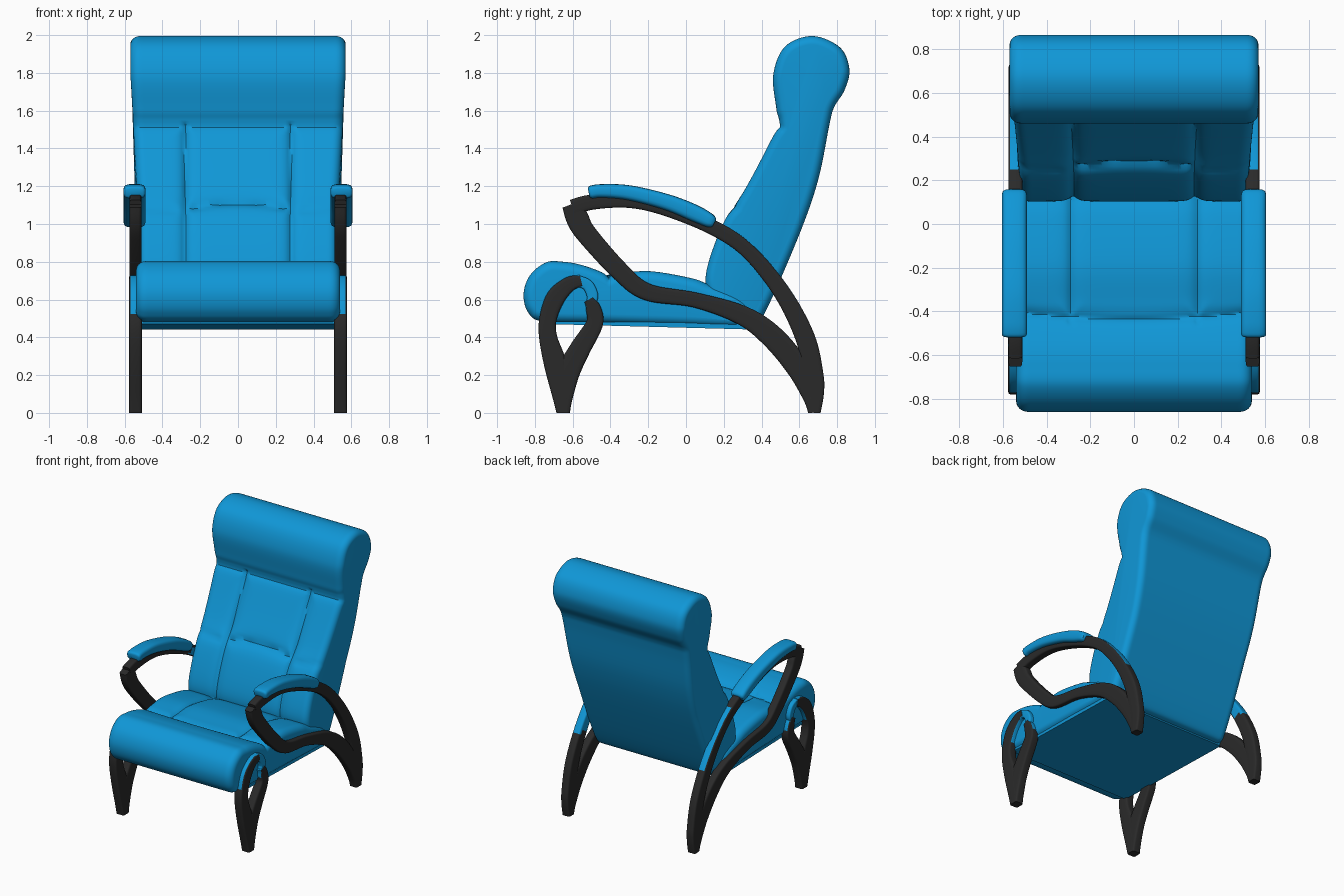
import bpy, bmesh, math
from mathutils import Vector

cube = bpy.data.objects.get("Cube")
if cube:
    bpy.data.objects.remove(cube, do_unlink=True)


def material(name, rgb, rough):
    m = bpy.data.materials.new(name)
    m.use_nodes = True
    m.diffuse_color = (*rgb, 1)
    bsdf = next(n for n in m.node_tree.nodes if n.type == 'BSDF_PRINCIPLED')
    bsdf.inputs["Base Color"].default_value = (*rgb, 1)
    bsdf.inputs["Roughness"].default_value = rough
    return m


BLUE = material("blue upholstery", (0.005, 0.31, 0.68), 0.6)
DARK = material("dark wood", (0.023, 0.023, 0.023), 0.5)


def make(name, verts, faces, mats, rule=None, angle=40):
    me = bpy.data.meshes.new(name)
    me.from_pydata(verts, [], faces)
    bm = bmesh.new()
    bm.from_mesh(me)
    bmesh.ops.recalc_face_normals(bm, faces=bm.faces)
    for f in bm.faces:
        f.smooth = True
        if rule and rule(f.calc_center_median(), f.normal):
            f.material_index = 1
    bm.to_mesh(me)
    bm.free()
    me.set_sharp_from_angle(angle=math.radians(angle))
    for m in mats:
        me.materials.append(m)
    ob = bpy.data.objects.new(name, me)
    bpy.context.collection.objects.link(ob)
    return ob


def spline(pts, closed=False, steps=8):
    """Smooth curve through the points (any number of coordinates)."""
    pts = [Vector(p) for p in pts]
    n, out = len(pts), []
    for i in range(n if closed else n - 1):
        if closed:
            a, b, c, d = (pts[(i + k) % n] for k in (-1, 0, 1, 2))
        else:
            a, b, c, d = (pts[min(max(i + k, 0), n - 1)] for k in (-1, 0, 1, 2))
        for s in range(steps):
            t = s / steps
            out.append(0.5 * (2 * b + (c - a) * t + (2 * a - 5 * b + 4 * c - d) * t * t
                              + (3 * b - a - 3 * c + d) * t ** 3))
    if not closed:
        out.append(pts[-1])
    return out


def loft(rings):
    """Skin a list of equal rings and cap both ends."""
    n = len(rings[0])
    verts = [v for r in rings for v in r]
    faces = [(i * n + j, i * n + (j + 1) % n, (i + 1) * n + (j + 1) % n, (i + 1) * n + j)
             for i in range(len(rings) - 1) for j in range(n)]
    faces += [tuple(range(n)), tuple(range(len(verts) - n, len(verts)))]
    return verts, faces


def cushion(name, profile, width, radius, dent):
    """Side profile stretched across x, with rounded edges and stitched dents."""
    prof = spline(profile, closed=True)
    n = len(prof)
    normals = []
    for j in range(n):
        t = (prof[(j + 1) % n] - prof[j - 1]).normalized()
        normals.append(Vector((t.y, -t.x)))
    inner = 1 - radius
    us = [inner * (i / 40 - 1) for i in range(81)]
    arc = [math.radians(a) for a in range(15, 91, 15)]
    us = ([-inner - radius * math.sin(a) for a in reversed(arc)] + us
          + [inner + radius * math.sin(a) for a in arc])
    rings = []
    for u in us:
        e = max(0, (abs(u) - inner) / radius)
        inset = radius * 0.5 * (1 - math.sqrt(max(0, 1 - e * e)))
        ring = []
        for p, nv in zip(prof, normals):
            x = u * width(p.y)
            q = p - nv * (inset + dent(x, p.x, p.y, nv))
            ring.append((x, q.x, q.y))
        rings.append(ring)
    return make(name, *loft(rings), [BLUE])


def groove(dist, depth, soft=0.022):
    return depth * math.exp(-abs(dist) / soft)


def ribbon(name, path, cx, half, mats, power=6, rule=None, round_ends=False):
    """Bar following a (y, z, half height) path in a side plane."""
    pts = spline(path)
    rings = []
    for i, p in enumerate(pts):
        a, b = pts[max(i - 1, 0)], pts[min(i + 1, len(pts) - 1)]
        t = Vector((b.x - a.x, b.y - a.y)).normalized()
        end = min(i, len(pts) - 1 - i)
        k = (0.6, 0.85, 0.95)[end] if round_ends and end < 3 else 1
        ring = []
        for j in range(20):
            ang = math.tau * (j + 0.5) / 20
            c, s = (math.copysign(abs(f) ** (2 / power), f) for f in (math.cos(ang), math.sin(ang)))
            h = s * p.z * k
            ring.append((cx + c * half * (k + 1) / 2, p.x - t.y * h, max(0, p.y + t.x * h)))
        rings.append(ring)
    return make(name, *loft(rings), mats, rule, 45)


# Backrest with rolled headrest and stitched panels
def back_dent(x, y, z, nv):
    if nv.x > 0.1 or z < 0.66 or z > 1.75:
        return 0
    side = abs(x) > 0.28
    d = groove(z - 1.52, 0.02)
    if z < 1.53:
        d = max(d, groove(abs(x) - 0.28, 0.03))
        seam = 1.07 + 0.1 * (abs(x) - 0.28) if side else 1.12 - 0.4 * x * x
        d = max(d, groove(z - seam, 0.012 if side else 0.03))
    return d


cushion("backrest", [
    (.34, .45), (.42, .535), (.6, .945), (.7, 1.235), (.76, 1.53), (.785, 1.62), (.84, 1.71),
    (.865, 1.82), (.815, 1.935), (.67, 1.995), (.525, 1.94), (.462, 1.79), (.478, 1.61),
    (.485, 1.53), (.425, 1.395), (.31, 1.18), (.2, 1.01), (.11, .76), (.12, .62), (.2, .48)],
    lambda z: 0.525 + 0.045 * min(1, max(0, (z - 1.0) / 0.8)), 0.09, back_dent)


# Seat with front roll and stitched panels
def seat_dent(x, y, z, nv):
    if nv.y < 0.2 or y > 0.12:
        return 0
    d = groove(y + 0.43 - 0.1 * x * x, 0.025)
    if y > -0.45:
        d = max(d, groove(abs(x) - 0.29, 0.022))
    return d


cushion("seat", [
    (-.75, .483), (-.45, .475), (-.1, .465), (.3, .455), (.36, .5), (.3, .6), (.12, .68),
    (.02, .715), (-.19, .75), (-.36, .74), (-.43, .745), (-.56, .785), (-.65, .8), (-.74, .797),
    (-.825, .73), (-.86, .63), (-.835, .53)],
    lambda z: 0.54, 0.1, seat_dent)

# Thin board under the seat
board = [(-.72, .47), (-.72, .485), (.36, .475), (.33, .442)]
make("seat_board", *loft([[(x, y, z) for y, z in board] for x in (-.525, .525)]), [BLUE])

# Side frames, legs and arm pads, repeated on both sides
upper_arm = [(-.6, 1.085, .045), (-.5, 1.115, .04), (-.3, 1.12, .035), (-.1, 1.075, .035),
             (.155, .975, .04), (.335, .85, .04), (.51, .635, .045), (.63, .4, .052),
             (.675, .2, .053), (.685, .1, .045), (.68, 0, .032)]
lower_arm = [(-.605, 1.105, .052), (-.575, 1.03, .06), (-.525, .945, .055), (-.35, .75, .05),
             (-.205, .64, .045), (.05, .597, .04), (.3, .515, .052), (.46, .4, .062),
             (.59, .24, .06), (.66, .08, .04), (.68, 0, .032)]
leg_front = [(-.65, 0, .035), (-.66, .08, .045), (-.69, .25, .06), (-.73, .4, .048),
             (-.73, .5, .046), (-.69, .61, .05), (-.62, .68, .04), (-.555, .7, .03)]
leg_rear = [(-.65, 0, .035), (-.645, .08, .045), (-.62, .22, .06), (-.56, .34, .055),
            (-.485, .47, .045), (-.49, .55, .04), (-.515, .6, .026)]
leg_link = [(-.57, .698, .03), (-.52, .675, .03), (-.495, .62, .03), (-.505, .58, .025)]
pad = [(-.515, 1.165, .035), (-.45, 1.175, .036), (-.3, 1.165, .04), (-.1, 1.115, .043),
       (.05, 1.055, .045), (.15, 1.005, .035)]

for side, s in (("left", 1), ("right", -1)):
    cx = s * 0.543
    wood = [DARK, BLUE]
    # Faces turned to the upholstery are covered in its colour
    arm_rule = lambda c, n: n.x * s < 0.5 and 0.6 < c.z < 0.97 and n.y + n.z > -0.3
    leg_rule = lambda c, n: n.x * s < 0.5 and c.z > 0.52
    ribbon(side + "_upper_arm", upper_arm, cx, 0.032, wood, rule=arm_rule)
    ribbon(side + "_lower_arm", lower_arm, cx, 0.0315, wood)
    ribbon(side + "_front_leg", leg_front, cx, 0.034, wood, rule=leg_rule)
    ribbon(side + "_front_leg_brace", leg_rear, cx, 0.0335, wood, rule=leg_rule)
    ribbon(side + "_front_leg_link", leg_link, cx, 0.03, [BLUE])
    ribbon(side + "_arm_pad", pad, s * 0.548, 0.058, [BLUE], power=3.5, round_ends=True)
